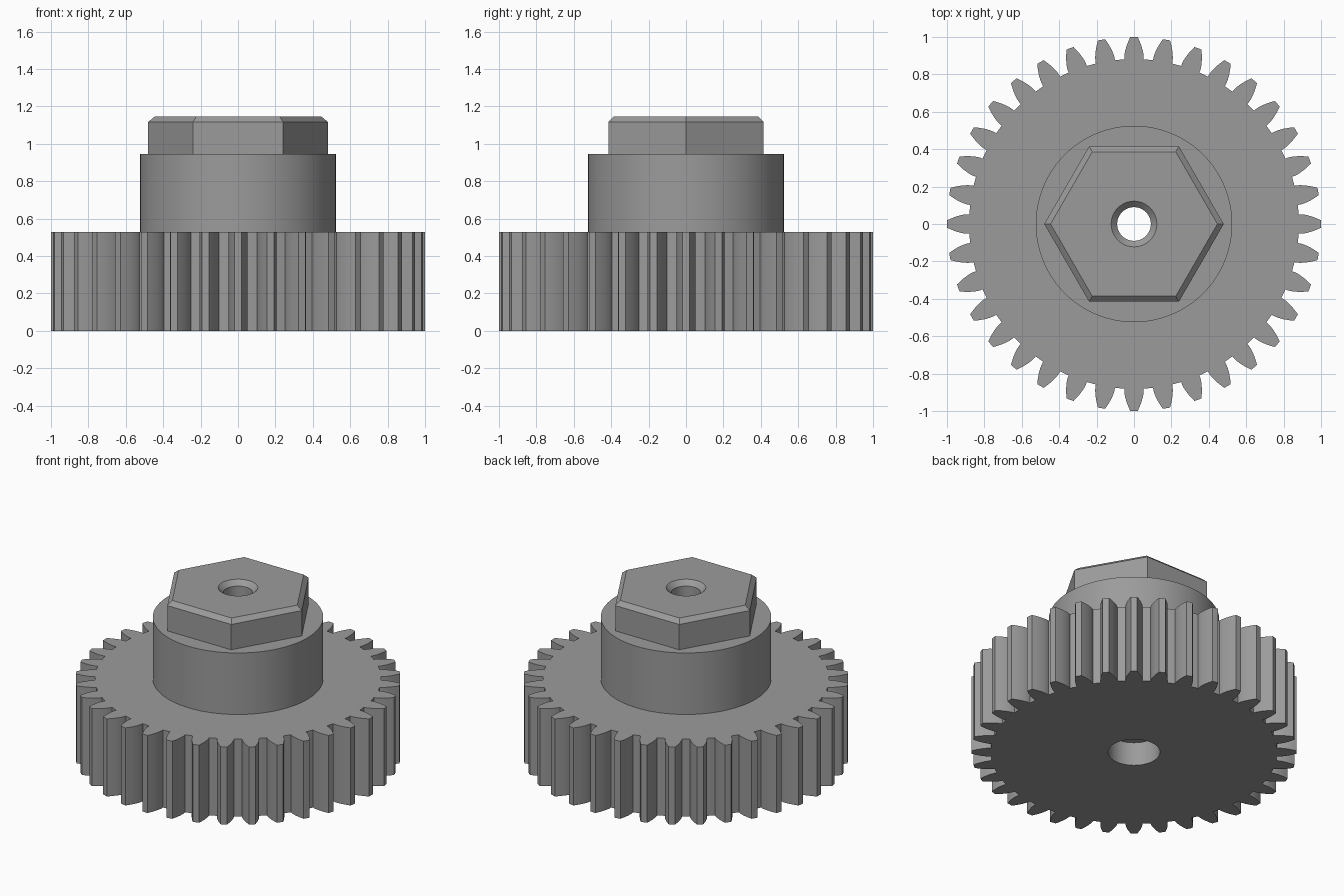
import bpy, bmesh, math
from mathutils import Vector

if "Cube" in bpy.data.objects:
    bpy.data.objects.remove(bpy.data.objects["Cube"])

steel = bpy.data.materials.new("grey steel")
steel.diffuse_color = (0.33, 0.33, 0.33, 1)
steel.use_nodes = True
steel.node_tree.nodes["Principled BSDF"].inputs["Base Color"].default_value = steel.diffuse_color

# Main sizes
TEETH = 36
MODULE = 2 / (TEETH + 2)
PITCH_R = MODULE * TEETH / 2
ROOT_R = PITCH_R - 1.25 * MODULE
BASE_R = PITCH_R * math.cos(math.radians(20))
GEAR_TOP, HUB_TOP, HEX_EDGE, HEX_TOP = 0.527, 0.945, 1.117, 1.145
HUB_R, HEX_R, HEX_TOP_R = 0.525, 0.48, 0.446
BORE_R, MOUTH_R, RECESS_R, RECESS_Z = 0.09, 0.122, 0.16, 0.16


def ring(radius, sides):
    """Counter-clockwise outline of a regular polygon."""
    return [(radius * math.cos(math.tau * i / sides),
             radius * math.sin(math.tau * i / sides)) for i in range(sides)]


def involute(r):
    a = math.acos(min(1, BASE_R / r))
    return math.tan(a) - a


def gear_outline():
    """Involute teeth with straight root flanks."""
    half_base = math.pi / (2 * TEETH) + involute(PITCH_R)
    flank = [(ROOT_R, half_base)]
    for i in range(7):
        r = BASE_R + (1 - BASE_R) * (i / 6) ** 1.4
        flank.append((r, half_base - involute(r)))
    tooth = [(r, -a) for r, a in flank] + [(1, 0)] + [(r, a) for r, a in reversed(flank)]
    tooth.append((ROOT_R, math.pi / TEETH))      # middle of the root land
    return [(r * math.cos(a + math.tau * k / TEETH), r * math.sin(a + math.tau * k / TEETH))
            for k in range(TEETH) for r, a in tooth]


def loop(bm, outline, z):
    return [bm.verts.new((x, y, z)) for x, y in outline]


def wall(bm, low, high):
    """Quads joining two matching loops, facing away from the axis."""
    n = len(low)
    for i in range(n):
        j = (i + 1) % n
        bm.faces.new((low[i], low[j], high[j], high[i]))


def cap(bm, outer, inner, up):
    """Flat plate between an outer and an inner loop."""
    edges = []
    for vs in (outer, inner):
        for i, v in enumerate(vs):
            w = vs[(i + 1) % len(vs)]
            edges.append(bm.edges.get((v, w)) or bm.edges.new((v, w)))
    made = bmesh.ops.triangle_fill(bm, edges=edges, use_beauty=True,
                                   normal=Vector((0, 0, up)))
    for f in made["geom"]:
        if isinstance(f, bmesh.types.BMFace):
            f.normal_update()
            if f.normal.z * up < 0:
                f.normal_flip()


def finish(name, bm):
    mesh = bpy.data.meshes.new(name)
    bm.to_mesh(mesh)
    bm.free()
    mesh.materials.append(steel)
    ob = bpy.data.objects.new(name, mesh)
    bpy.context.collection.objects.link(ob)
    bpy.ops.object.select_all(action='DESELECT')
    ob.select_set(True)
    bpy.context.view_layer.objects.active = ob
    bpy.ops.object.shade_smooth_by_angle(angle=math.radians(30))


# Toothed wheel
bm = bmesh.new()
teeth = gear_outline()
low, high = loop(bm, teeth, 0), loop(bm, teeth, GEAR_TOP)
wall(bm, low, high)
cap(bm, low, loop(bm, ring(RECESS_R, 64), 0), -1)
cap(bm, high, loop(bm, ring(HUB_R, 96), GEAR_TOP), 1)
finish("gear_wheel", bm)

# Round hub
bm = bmesh.new()
low, high = loop(bm, ring(HUB_R, 96), GEAR_TOP), loop(bm, ring(HUB_R, 96), HUB_TOP)
wall(bm, low, high)
cap(bm, high, loop(bm, ring(HEX_R, 6), HUB_TOP), 1)
finish("hub", bm)

# Hexagonal head with chamfered rim
bm = bmesh.new()
low, mid, high = [loop(bm, ring(r, 6), z) for r, z in
                  ((HEX_R, HUB_TOP), (HEX_R, HEX_EDGE), (HEX_TOP_R, HEX_TOP))]
wall(bm, low, mid)
wall(bm, mid, high)
cap(bm, high, loop(bm, ring(MOUTH_R, 64), HEX_TOP), 1)
finish("hex_head", bm)

# Through bore: countersunk mouth on top, wider recess underneath
bm = bmesh.new()
steps = [loop(bm, ring(r, 64), z) for r, z in
         ((MOUTH_R, HEX_TOP), (BORE_R, HEX_TOP - 0.032), (BORE_R, RECESS_Z),
          (RECESS_R, RECESS_Z), (RECESS_R, 0))]
for a, b in zip(steps, steps[1:]):
    wall(bm, a, b)
finish("bore", bm)
